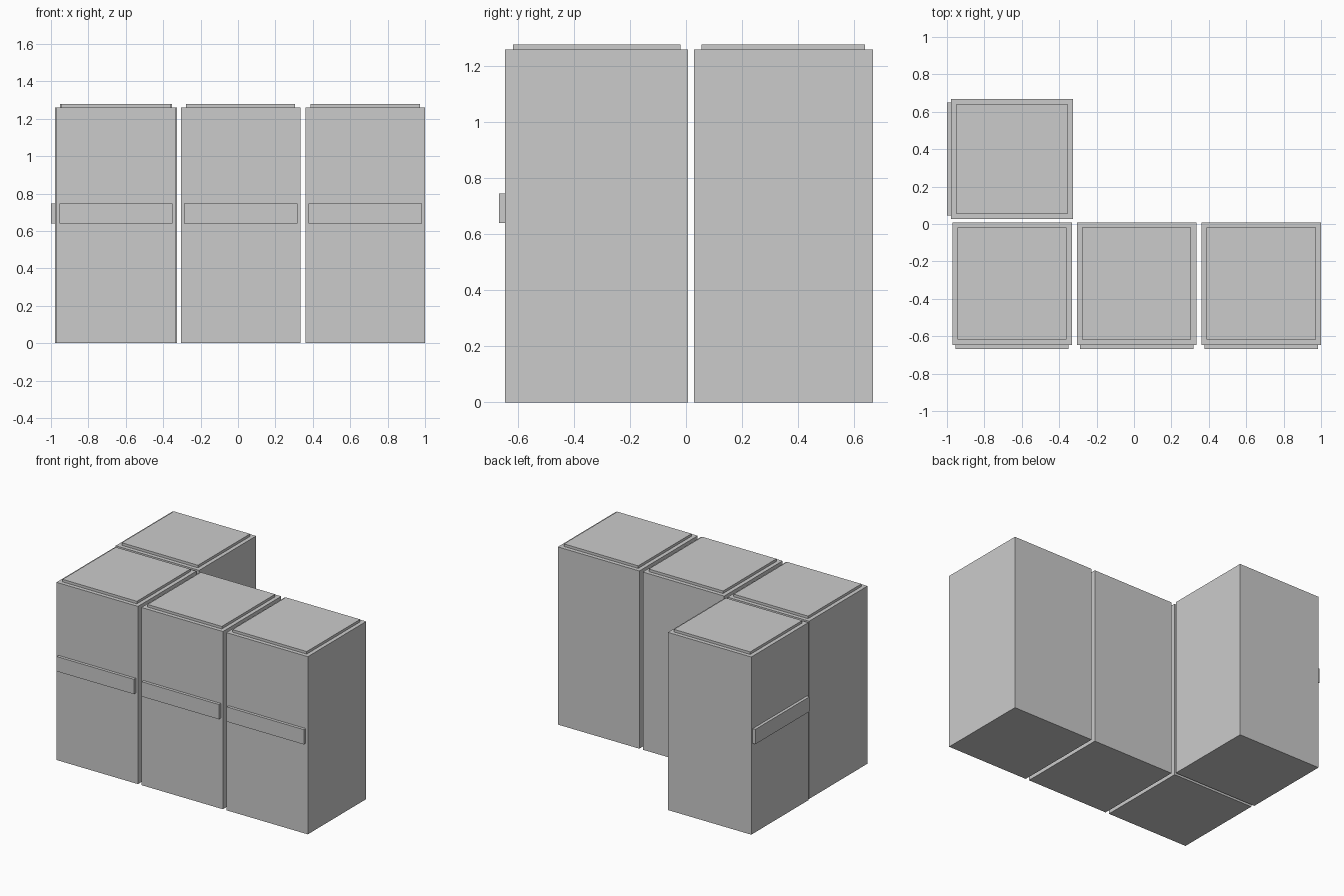
import bpy
import bmesh
import math
from mathutils import Matrix, Vector

if "Cube" in bpy.data.objects:
    bpy.data.objects.remove(bpy.data.objects["Cube"])

# One flat grey for everything
grey = bpy.data.materials.new("light_grey")
grey.diffuse_color = (0.6, 0.6, 0.6, 1.0)
grey.use_nodes = True
grey.node_tree.nodes["Principled BSDF"].inputs["Base Color"].default_value = grey.diffuse_color

WIDTH, DEPTH, HEIGHT = 0.639, 0.654, 1.26   # cabinet body
INSET, LID = 0.028, 0.018                   # raised top panel
BAR_W, BAR_D, BAR_Z = 0.606, 0.021, (0.641, 0.746)  # front handle bar


def box(name, lo, hi, place):
    lo, hi = Vector(lo), Vector(hi)
    bm = bmesh.new()
    bmesh.ops.create_cube(bm, size=1.0)
    for v in bm.verts:
        v.co = (lo + hi) / 2 + v.co * (hi - lo)
    mesh = bpy.data.meshes.new(name)
    bm.to_mesh(mesh)
    bm.free()
    mesh.materials.append(grey)
    obj = bpy.data.objects.new(name, mesh)
    obj.matrix_world = place
    bpy.context.collection.objects.link(obj)


def cabinet(label, x, y, angle=0.0):
    """Cabinet facing -y before turning, centred on its body."""
    place = Matrix.Translation((x, y, 0)) @ Matrix.Rotation(angle, 4, 'Z')
    w, d = WIDTH / 2, DEPTH / 2
    box(label + "_body", (-w, -d, 0), (w, d, HEIGHT), place)
    box(label + "_top_panel", (-w + INSET, -d + INSET, HEIGHT),
        (w - INSET, d - INSET, HEIGHT + LID), place)
    box(label + "_handle_bar", (-BAR_W / 2, -d - BAR_D, BAR_Z[0]),
        (BAR_W / 2, -d, BAR_Z[1]), place)


# Front row of three cabinets
for i, label in enumerate(("left", "middle", "right")):
    cabinet(label, -0.652 + i * 0.6662, -0.319)

# Fourth cabinet behind, turned to face left
cabinet("rear", -0.652, 0.3475, -math.pi / 2)
